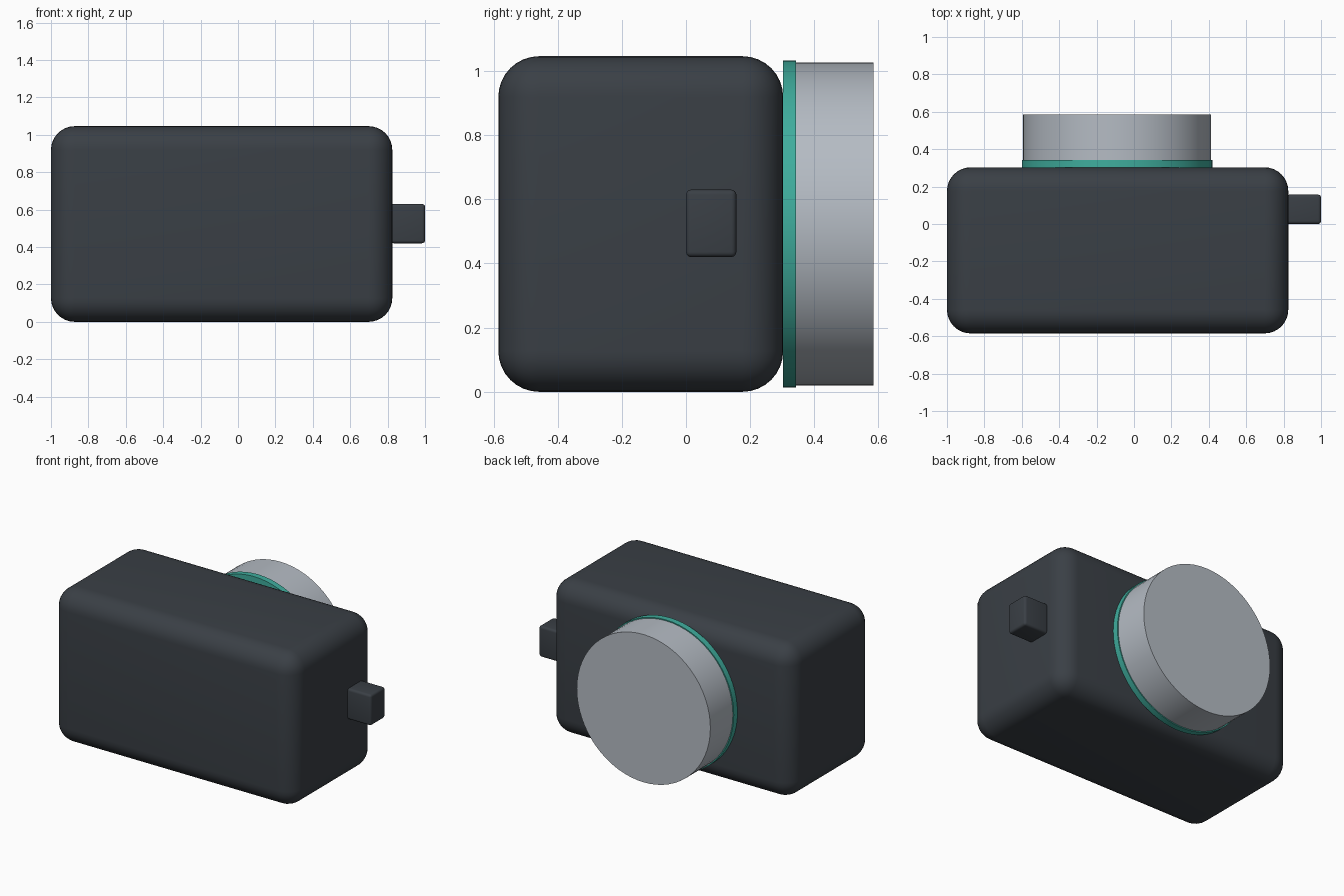
import bpy
import math

cube = bpy.data.objects.get("Cube")
if cube:
    bpy.data.objects.remove(cube, do_unlink=True)


def material(name, rgb):
    mat = bpy.data.materials.new(name)
    mat.use_nodes = True
    color = (*rgb, 1)
    mat.diffuse_color = color
    mat.node_tree.nodes["Principled BSDF"].inputs["Base Color"].default_value = color
    return mat


def finish(obj, name, mat):
    obj.name = obj.data.name = name
    obj.data.materials.append(mat)
    bpy.ops.object.transform_apply(location=False, rotation=True, scale=True)
    return obj


def rounded_box(name, low, high, radius, segments, mat):
    center = [(a + b) / 2 for a, b in zip(low, high)]
    bpy.ops.mesh.primitive_cube_add(size=1, location=center)
    obj = bpy.context.object
    obj.scale = [b - a for a, b in zip(low, high)]
    finish(obj, name, mat)
    bevel = obj.modifiers.new("Rounded edges", "BEVEL")
    bevel.width = radius
    bevel.segments = segments
    bpy.ops.object.modifier_apply(modifier=bevel.name)
    bpy.ops.object.shade_smooth_by_angle(angle=math.radians(40))


def disc(name, radius, back, front, mat):
    bpy.ops.mesh.primitive_cylinder_add(
        vertices=64, radius=radius, depth=front - back,
        location=(-0.09, (back + front) / 2, 0.523),
        rotation=(math.pi / 2, 0, 0))
    finish(bpy.context.object, name, mat)
    bpy.ops.object.shade_smooth_by_angle(angle=math.radians(30))


dark = material("Dark casing", (0.042, 0.05, 0.06))
teal = material("Teal", (0.05, 0.42, 0.34))
silver = material("Silver", (0.46, 0.5, 0.55))

# Casing and side knob
rounded_box("casing", (-1, -0.585, 0), (0.825, 0.303, 1.046), 0.127, 8, dark)
rounded_box("side_knob", (0.815, 0, 0.42), (1, 0.157, 0.63), 0.016, 4, dark)

# Rear dial with its coloured base ring
disc("dial_ring", 0.51, 0.302, 0.343, teal)
disc("dial", 0.503, 0.343, 0.585, silver)
